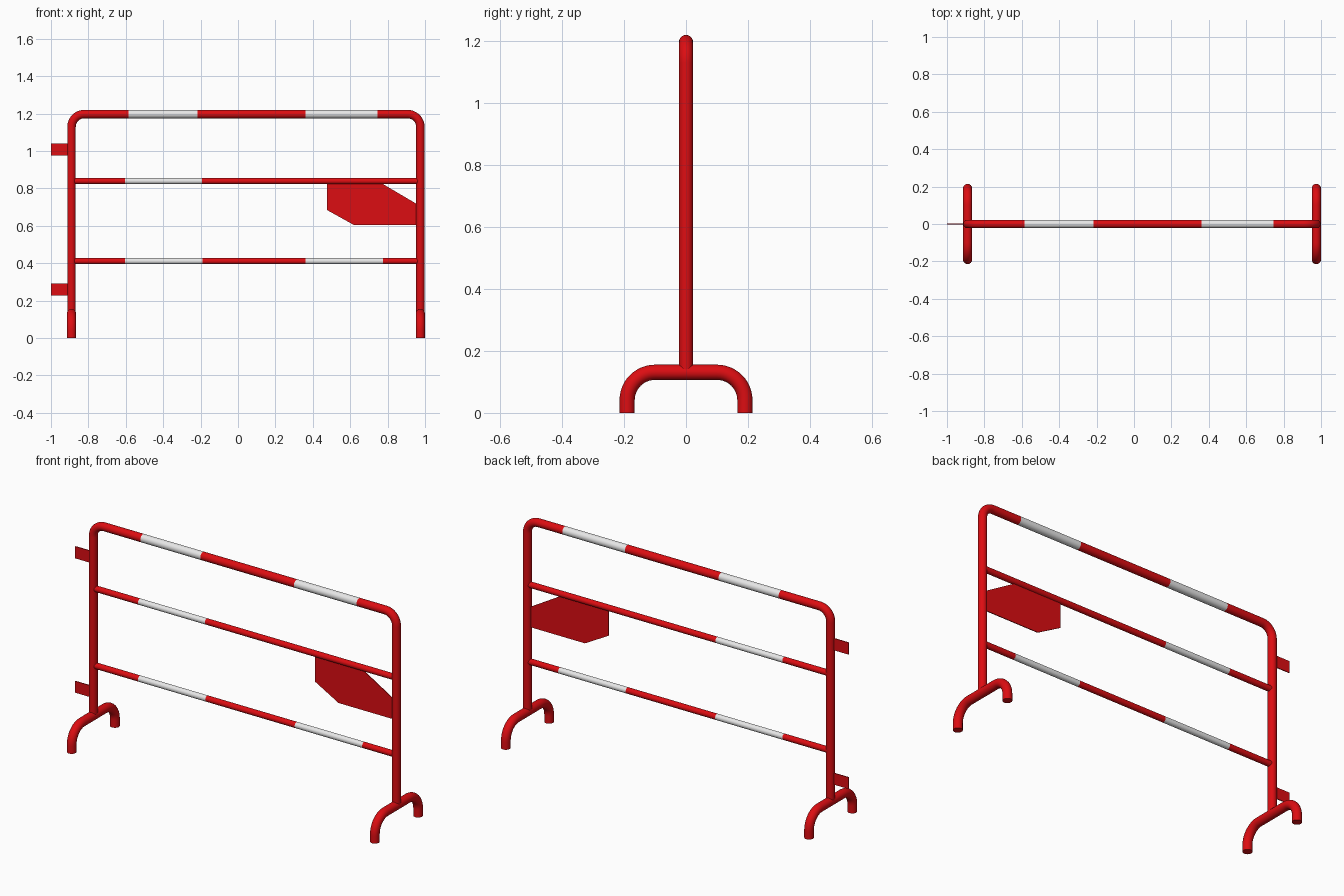
import bpy, bmesh, math
from mathutils import Vector

if "Cube" in bpy.data.objects:
    bpy.data.objects.remove(bpy.data.objects["Cube"])

SIDES = 28
XL, XR = -0.89, 0.975          # post centre lines


def material(name, rgb):
    m = bpy.data.materials.new(name)
    m.diffuse_color = (*rgb, 1)
    m.use_nodes = True
    m.node_tree.nodes["Principled BSDF"].inputs["Base Color"].default_value = m.diffuse_color
    return m


RED = material("signal_red", (0.72, 0.004, 0.006))
WHITE = material("reflective_white", (0.8, 0.8, 0.8))


def finish(name, bm):
    bmesh.ops.recalc_face_normals(bm, faces=bm.faces)
    mesh = bpy.data.meshes.new(name)
    bm.to_mesh(mesh)
    bm.free()
    mesh.materials.append(RED)
    mesh.materials.append(WHITE)
    ob = bpy.data.objects.new(name, mesh)
    bpy.context.collection.objects.link(ob)
    return ob


def arc(centre, radius, start, end, axis, steps=12):
    """Quarter bend in the plane of z and the given horizontal axis."""
    pts = []
    for i in range(steps + 1):
        a = math.radians(start + (end - start) * i / steps)
        pts.append(Vector(centre) + radius * (math.cos(a) * axis + math.sin(a) * Vector((0, 0, 1))))
    return pts


def tube(name, path, radius, normal, stripes=()):
    """Sweep a circle along a planar path; faces within the x spans become white."""
    path = [Vector(p) for p in path]
    bm = bmesh.new()
    rings = []
    for i, p in enumerate(path):
        t = Vector()
        if i > 0:
            t += (p - path[i - 1]).normalized()
        if i < len(path) - 1:
            t += (path[i + 1] - p).normalized()
        side = t.normalized().cross(normal)
        rings.append([bm.verts.new(p + radius * (math.cos(a) * normal + math.sin(a) * side))
                      for a in (2 * math.pi * k / SIDES for k in range(SIDES))])
    for a, b in zip(rings, rings[1:]):
        for k in range(SIDES):
            j = (k + 1) % SIDES
            f = bm.faces.new((a[k], a[j], b[j], b[k]))
            f.smooth = True
            x = f.calc_center_median().x
            f.material_index = int(any(lo < x < hi for lo, hi in stripes))
    for ring in (rings[0], rings[-1]):
        cap = bm.faces.new(ring)
        for e in cap.edges:
            e.smooth = False
    return finish(name, bm)


def plate(name, outline, thickness=0.005):
    """Thin upright sheet from an x, z outline, centred on y = 0."""
    bm = bmesh.new()
    f = bm.faces.new([bm.verts.new((x, -thickness / 2, z)) for x, z in outline])
    ext = bmesh.ops.extrude_face_region(bm, geom=[f])
    verts = [v for v in ext["geom"] if isinstance(v, bmesh.types.BMVert)]
    bmesh.ops.translate(bm, verts=verts, vec=(0, thickness, 0))
    return finish(name, bm)


X, Y = Vector((1, 0, 0)), Vector((0, 1, 0))

# Bent outer frame with two white bands on top
B, TOP = 0.068, 1.197
top_bands = [(-0.585, -0.216), (0.36, 0.745)]
frame = [(XL, 0, 0.13)]
frame += arc((XL + B, 0, TOP - B), B, 180, 90, X)
frame += [(x, 0, TOP) for band in top_bands for x in band]
frame += arc((XR - B, 0, TOP - B), B, 90, 0, X)
frame += [(XR, 0, 0.13)]
tube("outer_frame", frame, 0.0225, Y, top_bands)

# Horizontal rails
for name, z, bands in (("middle_rail", 0.839, [(-0.604, -0.192)]),
                       ("lower_rail", 0.411, [(-0.604, -0.19), (0.36, 0.775)])):
    xs = [XL] + [x for band in bands for x in band] + [XR]
    tube(name, [(x, 0, z) for x in xs], 0.0165, Y, bands)

# Arched feet
FY, FZ, FB = 0.19, 0.131, 0.09
for name, x in (("left_foot", XL), ("right_foot", XR)):
    foot = [(x, -FY, 0)]
    foot += arc((x, -FY + FB, FZ - FB), FB, 180, 90, Y)
    foot += arc((x, FY - FB, FZ - FB), FB, 90, 0, Y)
    foot += [(x, FY, 0)]
    tube(name, foot, 0.0245, X)

# Connector tabs
for name, lo, hi in (("upper_tab", 0.975, 1.041), ("lower_tab", 0.228, 0.292)):
    plate(name, [(-1, lo), (XL, lo), (XL, hi), (-1, hi)])

# Sign panel below the middle rail
plate("sign_panel", [(0.476, 0.832), (0.476, 0.684), (0.62, 0.604), (0.965, 0.604),
                     (0.965, 0.711), (0.775, 0.823), (0.76, 0.832)])
